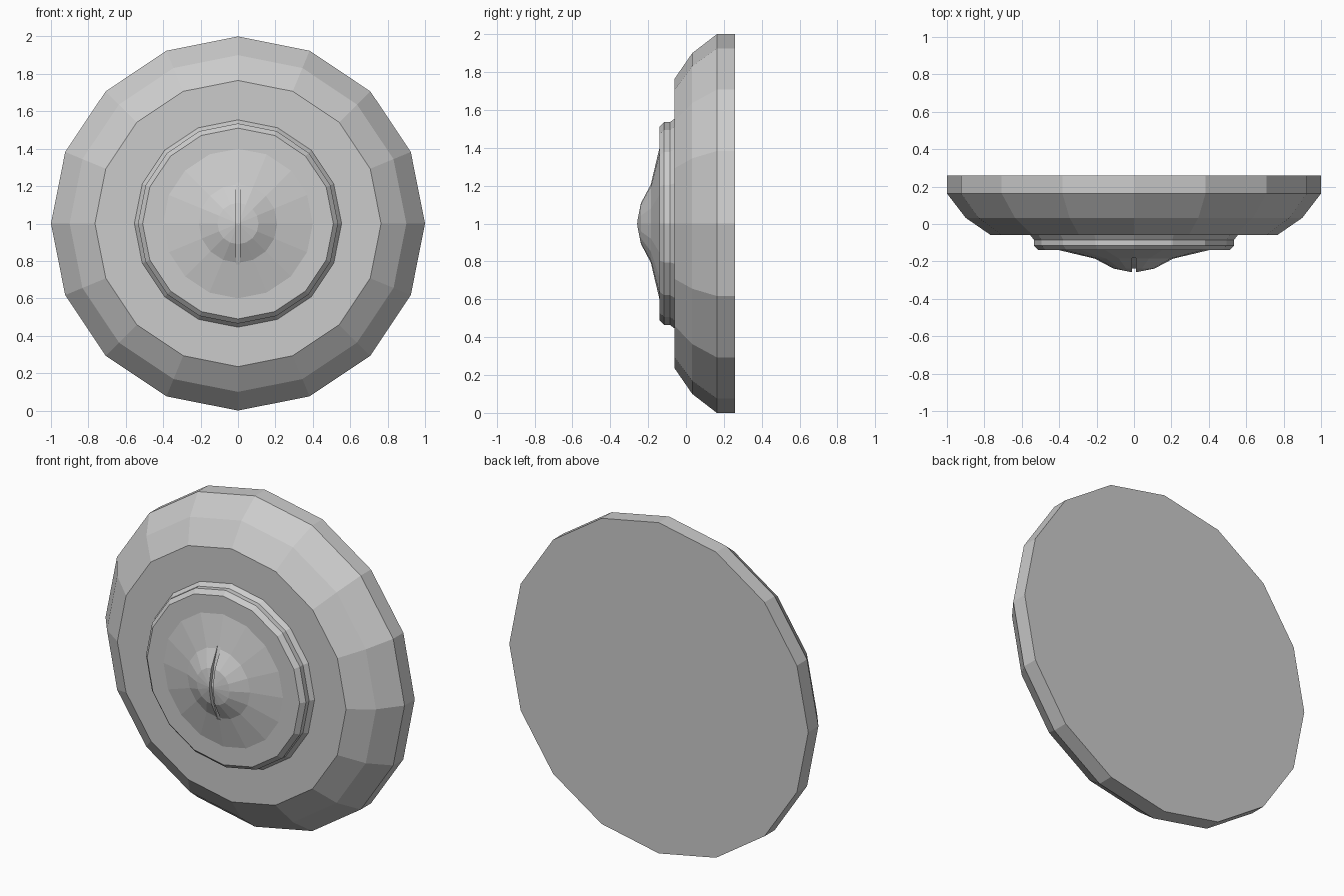
import bpy, bmesh, math

if "Cube" in bpy.data.objects:
    bpy.data.objects.remove(bpy.data.objects["Cube"])

SIDES = 16
CENTRE_Z = 1.0


def lathe(name, profile):
    """Closed flat-shaded solid turned around the y axis; profile is (radius, y)."""
    bm = bmesh.new()
    rings = []
    for r, y in profile:
        if r == 0:
            rings.append([bm.verts.new((0, y, CENTRE_Z))] * SIDES)
        else:
            rings.append([bm.verts.new((r * math.sin(2 * math.pi * i / SIDES), y,
                                        CENTRE_Z + r * math.cos(2 * math.pi * i / SIDES)))
                          for i in range(SIDES)])
    for a, b in zip(rings, rings[1:]):
        for i in range(SIDES):
            j = (i + 1) % SIDES
            bm.faces.new(list(dict.fromkeys((a[i], a[j], b[j], b[i]))))
    for ring, (r, y) in ((rings[0], profile[0]), (rings[-1], profile[-1])):
        if r:
            bm.faces.new(ring)
    return finish(name, bm)


def finish(name, bm):
    bmesh.ops.recalc_face_normals(bm, faces=bm.faces)
    mesh = bpy.data.meshes.new(name)
    bm.to_mesh(mesh)
    bm.free()
    ob = bpy.data.objects.new(name, mesh)
    bpy.context.collection.objects.link(ob)
    return ob


# Wide backing disc with a rounded front rim
lathe("backing_disc", [(1, 0.26), (1, 0.163), (0.9, 0.033), (0.765, -0.06)])

# Stepped collar and raised dome
dome = lathe("collar_and_dome", [
    (0.555, -0.059), (0.535, -0.085), (0.535, -0.115), (0.51, -0.14), (0.40, -0.14),
    (0.21, -0.185), (0.11, -0.238), (0, -0.26)])

# Narrow vertical slit that follows the dome's curve
floor = [(-0.22, -0.178), (-0.11, -0.215), (0, -0.237), (0.11, -0.215), (0.22, -0.178)]
outline = floor + [(0.22, -0.35), (-0.22, -0.35)]
bm = bmesh.new()
face = bm.faces.new([bm.verts.new((-0.012, y, CENTRE_Z + z)) for z, y in outline])
ext = bmesh.ops.extrude_face_region(bm, geom=[face])
moved = [g for g in ext["geom"] if isinstance(g, bmesh.types.BMVert)]
bmesh.ops.translate(bm, verts=moved, vec=(0.024, 0, 0))
if len([f for f in bm.faces if len(f.verts) == len(outline)]) < 2:
    bm.faces.new([v for v in bm.verts if v not in moved])
cutter = finish("slit_cutter", bm)
cutter.hide_render = True
cutter.hide_set(True)

cut = dome.modifiers.new("slit", 'BOOLEAN')
cut.operation = 'DIFFERENCE'
cut.solver = 'EXACT'
cut.object = cutter
